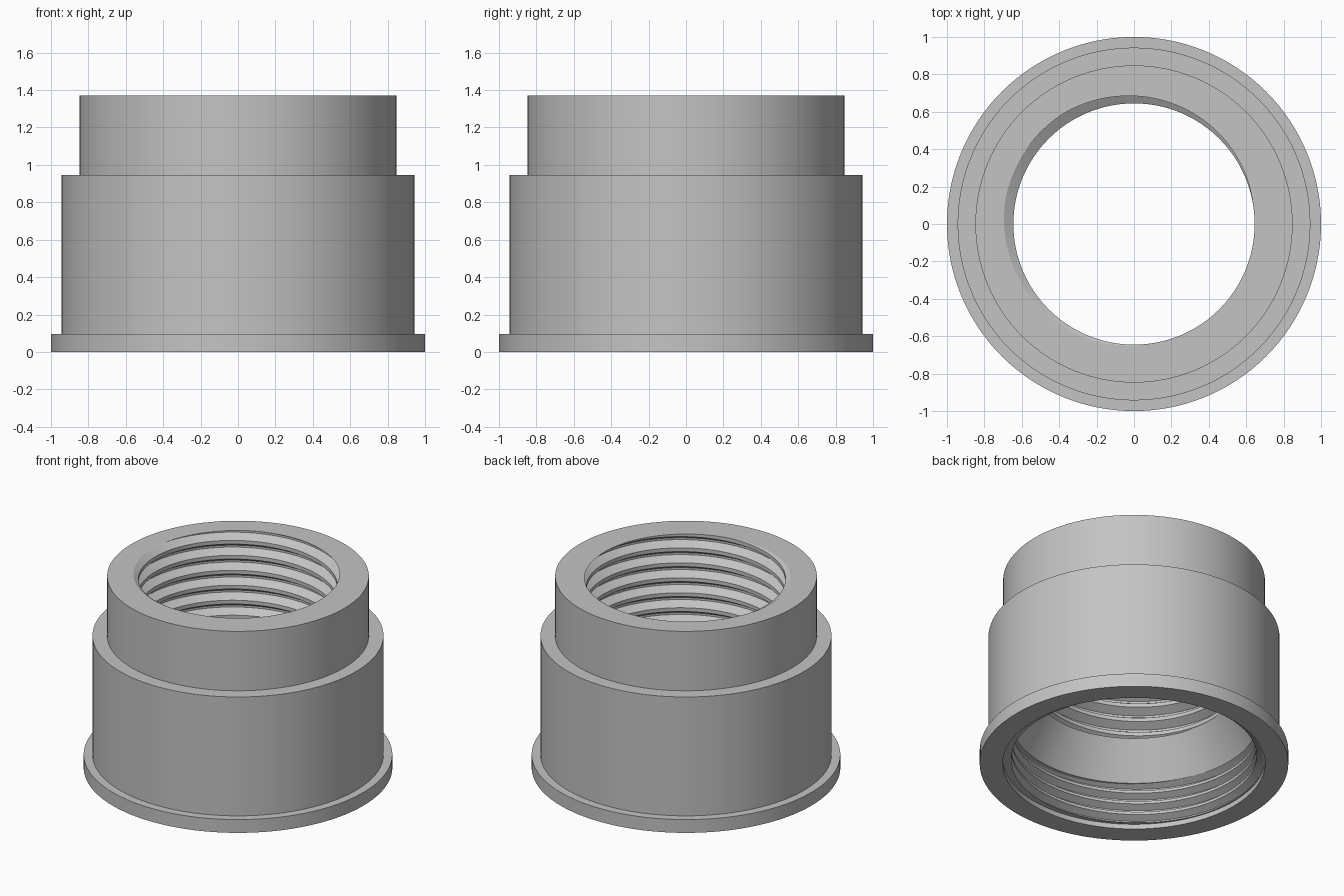
import bpy
import bmesh
import math

cube = bpy.data.objects.get("Cube")
if cube:
    bpy.data.objects.remove(cube, do_unlink=True)

SEGMENTS = 128
# Thread tooth: (fraction of pitch, fraction of depth) for crest, flank, root, flank
TOOTH = [(0, 0), (0.25, 0), (0.56, 1), (0.69, 1), (1, 0)]


def tooth_depth(u):
    u %= 1
    for (a, da), (b, db) in zip(TOOTH, TOOTH[1:]):
        if u <= b:
            return da + (db - da) * (u - a) / (b - a)
    return 0


def thread(theta, z0, z1, minor, depth, pitch, start):
    """Right-hand thread section at one angle, trimmed to z0..z1."""
    origin = z1 + pitch * (theta - start) / math.tau
    turns = math.ceil((z1 - z0) / pitch) + 2
    points = []
    for n in range(-turns, 2):
        for u, _ in TOOTH[:-1]:
            z = min(max(origin + pitch * (n + u), z0), z1)
            points.append((minor + depth * tooth_depth((z - origin) / pitch), z))
    return points


def section(theta):
    """Closed wall section: stepped outside, then two threaded bores."""
    outside = [(0.85, 0), (1, 0), (1, 0.095), (0.943, 0.095),
               (0.943, 0.945), (0.848, 0.945), (0.848, 1.37)]
    upper = thread(theta, 0.56, 1.37, 0.645, 0.055, 0.107, math.radians(10))
    lower = thread(theta, 0.035, 0.31, 0.795, 0.046, 0.08, math.radians(200))
    cone = [(0.645, 0.56), (0.795, 0.31)]
    return outside + upper[::-1] + cone + lower[::-1] + [(0.85, 0.035)]


# Threaded sleeve, swept section by section around the axis
bm = bmesh.new()
columns = []
for i in range(SEGMENTS + 1):
    t = math.tau * i / SEGMENTS
    columns.append([bm.verts.new((r * math.cos(t), r * math.sin(t), z))
                    for r, z in section(t)])
for a, b in zip(columns, columns[1:]):
    for k in range(len(a)):
        j = (k + 1) % len(a)
        bm.faces.new((a[k], b[k], b[j], a[j]))
bmesh.ops.remove_doubles(bm, verts=bm.verts, dist=0.00005)
bmesh.ops.dissolve_degenerate(bm, edges=bm.edges, dist=0.00005)
bmesh.ops.recalc_face_normals(bm, faces=bm.faces)

mesh = bpy.data.meshes.new("threaded_sleeve")
bm.to_mesh(mesh)
bm.free()
sleeve = bpy.data.objects.new("threaded_sleeve", mesh)
bpy.context.collection.objects.link(sleeve)

# Plain grey material
grey = bpy.data.materials.new("light_grey")
grey.use_nodes = True
colour = (0.55, 0.55, 0.55, 1)
grey.diffuse_color = colour
grey.node_tree.nodes["Principled BSDF"].inputs["Base Color"].default_value = colour
mesh.materials.append(grey)

bpy.ops.object.select_all(action="DESELECT")
sleeve.select_set(True)
bpy.context.view_layer.objects.active = sleeve
bpy.ops.object.shade_smooth_by_angle(angle=math.radians(25))
